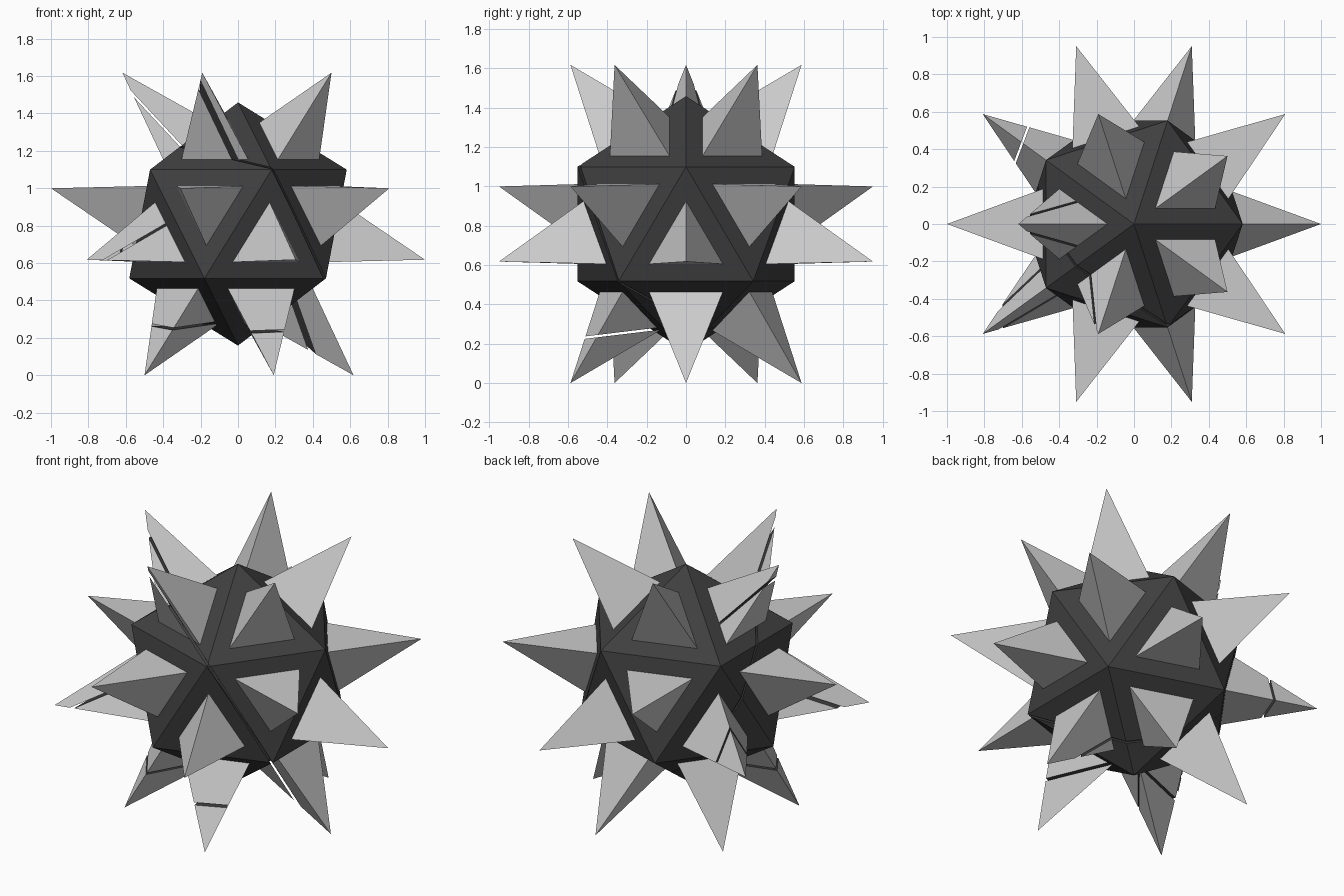
import bpy, bmesh, math
from mathutils import Vector

if "Cube" in bpy.data.objects:
    bpy.data.objects.remove(bpy.data.objects["Cube"])

CZ = 0.809          # height of the centre
R = 0.65            # radius of the icosahedral body
TIP = 1.018         # distance of spike tips from the centre
INSET = 0.55        # spike base size relative to a body face
GAP = 0.006         # half width of a crack
CENTRE = Vector((0, 0, CZ))

dark = bpy.data.materials.new("dark_core")
dark.diffuse_color = (0.05, 0.05, 0.05, 1)
dark.use_nodes = True
dark.node_tree.nodes["Principled BSDF"].inputs["Base Color"].default_value = dark.diffuse_color
grey = bpy.data.materials.new("spike_grey")
grey.diffuse_color = (0.8, 0.8, 0.8, 1)
grey.use_nodes = True
grey.node_tree.nodes["Principled BSDF"].inputs["Base Color"].default_value = grey.diffuse_color


def finish(bm, name, mats):
    bmesh.ops.recalc_face_normals(bm, faces=bm.faces[:])
    me = bpy.data.meshes.new(name)
    bm.to_mesh(me)
    bm.free()
    for m in mats:
        me.materials.append(m)
    ob = bpy.data.objects.new(name, me)
    bpy.context.collection.objects.link(ob)
    return ob


def hull(points):
    bm = bmesh.new()
    for p in points:
        bm.verts.new(p)
    bmesh.ops.convex_hull(bm, input=bm.verts[:])
    return bm


def split(points, name, mats, cap_slot, crack):
    """Build a convex solid, split in two shards by a thin gap when cracked."""
    if crack is None:
        finish(hull(points), name, mats)
        return
    co, no = Vector(crack[0]), Vector(crack[1]).normalized()
    for side in (1, -1):
        bm = hull(points)
        res = bmesh.ops.bisect_plane(
            bm, geom=bm.verts[:] + bm.edges[:] + bm.faces[:], dist=1e-5,
            plane_co=co + no * GAP * side, plane_no=no * side, clear_inner=True)
        if not bm.faces:
            bm.free()
            continue
        edges = [e for e in bm.edges if e.is_boundary]
        if edges:
            new = bmesh.ops.holes_fill(bm, edges=edges, sides=0)["faces"]
            for f in new:
                f.material_index = cap_slot
        finish(bm, name + ("_shard_a" if side > 0 else "_shard_b"), mats)


# icosahedron corners: poles plus two staggered rings
def ring(z, start):
    r = 2 * R / math.sqrt(5)
    return [CENTRE + Vector((r * math.cos(start + k * math.tau / 5),
                             r * math.sin(start + k * math.tau / 5), z)) for k in range(5)]


h = R / math.sqrt(5)
corners = ([CENTRE + Vector((0, 0, R)), CENTRE - Vector((0, 0, R))]
           + ring(h, 0) + ring(-h, math.pi))

# body in two halves around a slightly smaller inner core
n1 = Vector((0.55, 0.67, 0.49)).normalized()
main_crack = (CENTRE - n1 * 0.118, n1)
split(corners, "body", [dark], 0, main_crack)
finish(hull([CENTRE + (p - CENTRE) * 0.97 for p in corners]), "inner_core", [dark])

# cracked spikes: tip position, (point on crack, crack normal)
low_crack = ((0, -0.4, 0.245), (0, -0.12, 1))
cracks = [
    ((-0.62, 0, 1.61), ((-0.43, 0, 1.36), (0.73, 0, 0.68))),
    ((-0.19, -0.59, 1.61), main_crack),
    ((0.62, 0, 0), main_crack),
    ((-0.81, -0.59, 0.62), ((-0.55, -0.4, 0.71), (-0.5, 0, 0.86))),
    ((-0.50, -0.36, 0), low_crack),
    ((0.19, -0.59, 0), low_crack),
    ((-0.81, 0.59, 0.62), ((-0.58, 0.48, 0.65), (0.93, -0.35, 0))),
]

# one triangular spike on each of the twenty faces
bm = hull(corners)
faces = [[v.co.copy() for v in f.verts] for f in bm.faces]
bm.free()
for i, tri in enumerate(faces):
    mid = sum(tri, Vector()) / 3
    out = (mid - CENTRE).normalized()
    tip = CENTRE + out * TIP
    base = [mid + (p - mid) * INSET for p in tri]
    crack = next((c for t, c in cracks if (Vector(t) - tip).length < 0.15), None)
    split(base + [tip], f"spike_{i + 1}", [grey, dark], 1, crack)
